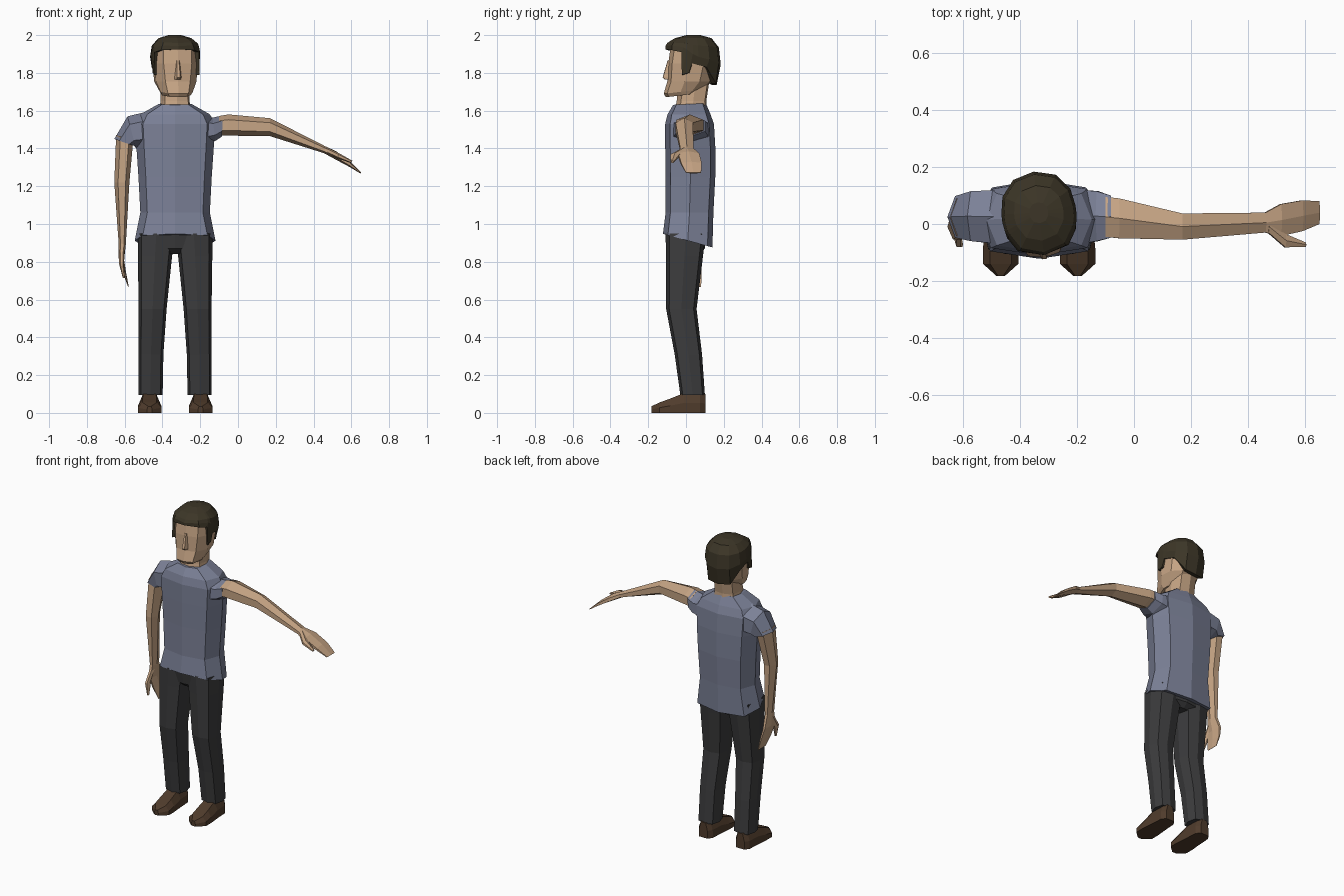
import bpy, bmesh, math
from mathutils import Vector, Matrix

CX = -0.333  # body centre line


def material(name, rgb):
    m = bpy.data.materials.new(name)
    m.diffuse_color = (*rgb, 1)
    return m


SKIN = material("skin", (0.56, 0.37, 0.23))
SHIRT = material("shirt_cloth", (0.20, 0.22, 0.31))
TROUSER = material("trouser_cloth", (0.045, 0.045, 0.047))
HAIR = material("hair_brown", (0.045, 0.036, 0.02))
LEATHER = material("leather", (0.08, 0.045, 0.025))


def loft(name, rings, mat, caps=(True, True), xf=None):
    """Skin a row of equal-length point rings with flat quads."""
    bm = bmesh.new()
    rows = [[bm.verts.new(p) for p in r] for r in rings]
    n = len(rows[0])
    for a, b in zip(rows, rows[1:]):
        for i in range(n):
            j = (i + 1) % n
            bm.faces.new((a[i], a[j], b[j], b[i]))
    if caps[0]:
        bm.faces.new(rows[0][::-1])
    if caps[1]:
        bm.faces.new(rows[-1])
    if xf:
        bm.transform(xf)
    bmesh.ops.recalc_face_normals(bm, faces=bm.faces)
    me = bpy.data.meshes.new(name)
    bm.to_mesh(me)
    bm.free()
    me.materials.append(mat)
    ob = bpy.data.objects.new(name, me)
    bpy.context.collection.objects.link(ob)
    return ob


OCT = [(0, -1), (.8, -.8), (1, 0), (.8, .8), (0, 1), (-.8, .8), (-1, 0), (-.8, -.8)]


def level(z, x0, x1, y0, y1, slant=0):
    """Eight-sided horizontal ring; slant lowers its back edge."""
    cx, cy, hx, hy = (x0 + x1) / 2, (y0 + y1) / 2, (x1 - x0) / 2, (y1 - y0) / 2
    return [(cx + hx * a, cy + hy * b, z - slant * b) for a, b in OCT]


def limb(ax, az, bx, bz, y0, y1):
    """Six-sided limb ring between outer edge A and inner edge B."""
    a, b = Vector((ax, 0, az)), Vector((bx, 0, bz))
    c, u = (a + b) / 2 + Vector((0, (y0 + y1) / 2, 0)), (a - b) / 2
    v = Vector((0, (y1 - y0) / 2 / 0.866, 0))
    return [c + u * math.cos(t * math.pi / 3) + v * math.sin(t * math.pi / 3) for t in range(6)]


# Shirt body
loft("shirt", [level(z, CX - w, CX + w, f, b, s) for z, w, f, b, s in [
    (.912, .214, -.122, .14, .036), (1.06, .184, -.108, .145, 0), (1.25, .194, -.108, .155, 0),
    (1.41, .205, -.11, .155, 0), (1.53, .212, -.11, .148, 0), (1.58, .185, -.098, .13, 0),
    (1.635, .088, -.068, .105, -.004)]], SHIRT)

# Sleeves
loft("left_sleeve", [limb(*r) for r in [
    (-.46, 1.60, -.49, 1.40, -.07, .12), (-.585, 1.57, -.54, 1.40, -.06, .115),
    (-.655, 1.45, -.548, 1.413, -.048, .098)]], SHIRT)
loft("right_sleeve", [limb(*r) for r in [
    (-.20, 1.58, -.17, 1.42, -.07, .12), (-.135, 1.563, -.12, 1.44, -.06, .115),
    (-.08, 1.575, -.085, 1.463, -.048, .10)]], SHIRT)

# Arms with flat hands
loft("left_arm", [limb(*r) for r in [
    (-.645, 1.47, -.555, 1.44, -.042, .09), (-.655, 1.22, -.575, 1.22, -.055, .035),
    (-.632, .90, -.594, .89, -.03, .04), (-.632, .82, -.603, .81, -.042, .07),
    (-.611, .745, -.592, .74, -.025, .083), (-.583, .67, -.578, .667, 0, .08)]], SKIN)
loft("right_arm", [limb(*r) for r in [
    (-.10, 1.572, -.10, 1.468, -.045, .095), (-.05, 1.58, -.06, 1.468, -.05, .09),
    (.17, 1.56, .17, 1.465, -.055, .037), (.465, 1.41, .455, 1.375, -.03, .04),
    (.52, 1.385, .51, 1.345, -.042, .07), (.595, 1.33, .585, 1.305, -.025, .083),
    (.653, 1.273, .647, 1.268, 0, .08)]], SKIN)
loft("left_thumb", [limb(*r) for r in [
    (-.628, .87, -.60, .87, -.03, .01), (-.63, .79, -.603, .79, -.08, -.035),
    (-.61, .715, -.60, .715, -.08, -.065)]], SKIN)
loft("right_thumb", [limb(*r) for r in [
    (.475, 1.405, .465, 1.375, -.03, .01), (.535, 1.375, .525, 1.348, -.082, -.035),
    (.605, 1.335, .60, 1.322, -.08, -.065)]], SKIN)

# Trousers: hips and two legs
loft("hips", [level(z, CX - w, CX + w, f, b) for z, w, f, b in [
    (.84, .10, -.06, .07), (.87, .17, -.095, .10), (.95, .195, -.108, .105)]], TROUSER)
LEG = [(.095, .066, .194, -.03, .10), (.31, .062, .194, -.06, .085), (.55, .045, .193, -.105, .056),
       (.83, .016, .197, -.106, .09), (.95, 0, .198, -.108, .105)]
SHOE = [(-.183, .014, .035), (-.14, .062, .055), (-.085, .062, .075), (-.01, .055, .105),
        (.075, .05, .105), (.103, .03, .10)]
for side, s in (("left", -1), ("right", 1)):
    loft(side + "_leg", [level(z, *sorted((CX + s * a, CX + s * b)), f, k)
                         for z, a, b, f, k in LEG], TROUSER)
    mx = CX + s * .135
    loft(side + "_shoe", [[(mx - w, y, 0), (mx + w, y, 0), (mx + w, y, h * .5),
                           (mx + w * .6, y, h), (mx - w * .6, y, h), (mx - w, y, h * .5)]
                          for y, w, h in SHOE], LEATHER)

# Neck and head, turned slightly to one side
TURN = Matrix.Translation((CX, .03, 0)) @ Matrix.Rotation(math.radians(7), 4, 'Z') @ Matrix.Translation((0, -.03, 0))
loft("neck", [level(z, -w, w, f, b) for z, w, f, b in [
    (1.60, .085, -.06, .11), (1.65, .077, -.05, .108), (1.76, .075, -.04, .125)]], SKIN, xf=TURN)


def head_ring(z, w, fw, f, b, tip=0):
    half = [(fw, f + .012), (w, f + .08), (w, b - .06), (w * .6, b)]
    pts = [(0, f)] + half + [(0, b + .008)] + [(-x, y) for x, y in half[::-1]]
    return [(x, y, z + tip * (y - f)) for x, y in pts]


loft("head", [head_ring(*r) for r in [
    (1.672, .076, .045, -.108, .06, .12), (1.69, .086, .055, -.119, .085, .12),
    (1.755, .108, .066, -.10, .12), (1.85, .115, .075, -.095, .14),
    (1.93, .11, .075, -.083, .14), (1.97, .07, .05, -.04, .10)]], SKIN, xf=TURN)
loft("nose", [[(-w, -.085, z), (-w * .4, f, z), (w * .4, f, z), (w, -.085, z)] for z, w, f in [
    (1.765, .023, -.112), (1.775, .022, -.124), (1.865, .012, -.098)]], SKIN, xf=TURN)

# Hair cap with sideburns
EDGE = [(0, -.11, 1.925), (.09, -.085, 1.92), (.118, -.04, 1.91), (.121, -.037, 1.79),
        (.123, 0, 1.80), (.123, .018, 1.85), (.117, .095, 1.83), (.075, .15, 1.745), (0, .163, 1.735)]
BULGE = [(0, -.11, 1.942), (.082, -.085, 1.945), (.118, -.028, 1.935), (.126, -.012, 1.925),
         (.131, .02, 1.90), (.131, .05, 1.885), (.12, .11, 1.87), (.075, .165, 1.85), (0, .185, 1.845)]


def both(half):
    return half + [(-x, y, z) for x, y, z in half[-2:0:-1]]


def shrink(pts, k, z=None, mix=1):
    return [(x * k, .04 + (y - .04) * k, h if z is None else h + (z - h) * mix) for x, y, h in pts]


edge, bulge = both(EDGE), both(BULGE)
loft("hair", [shrink(edge, .80), edge, bulge, shrink(bulge, .93, 1.965, .75),
              shrink(bulge, .66, 1.984), shrink(bulge, .25, 2.0)], HAIR, caps=(False, True), xf=TURN)
